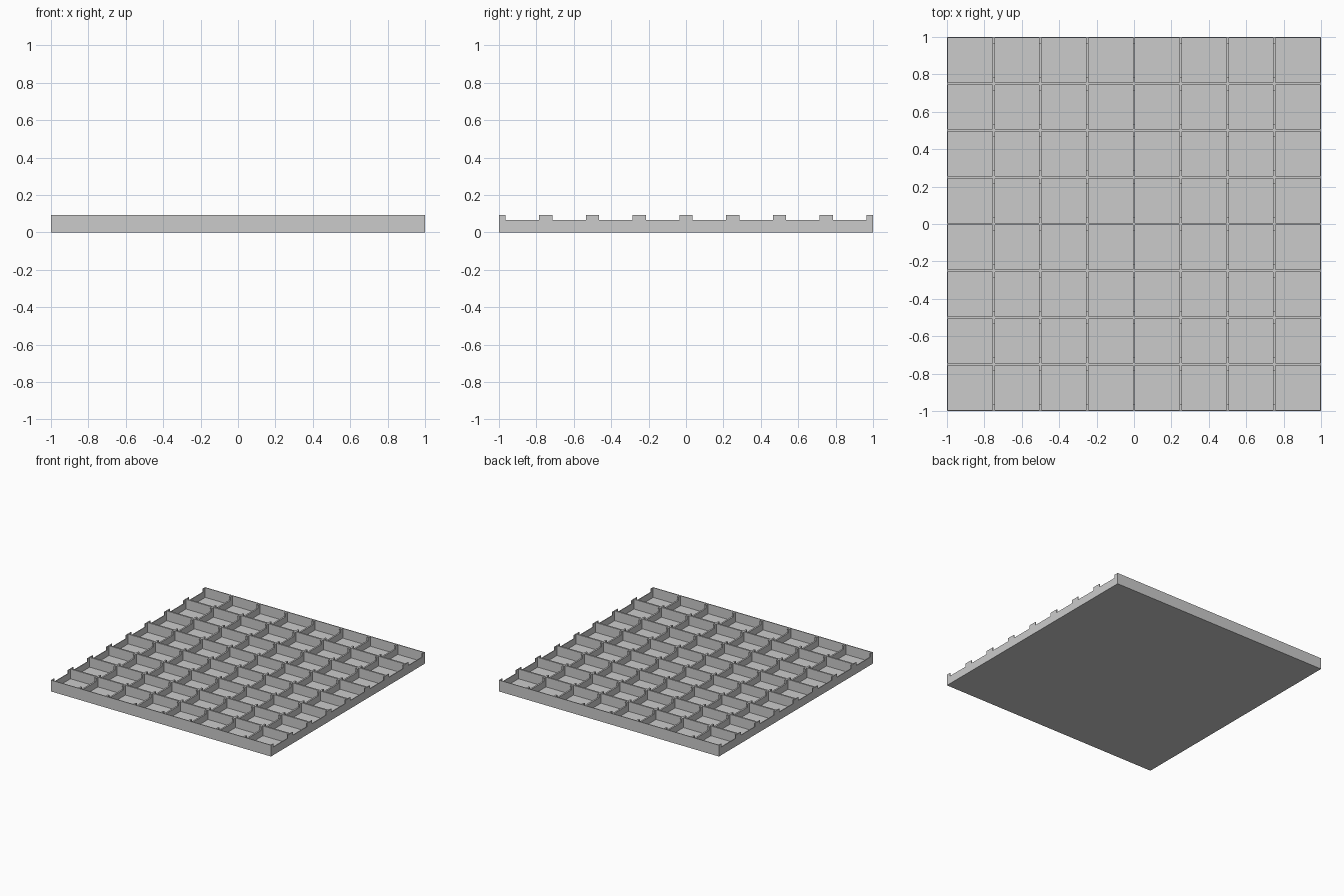
import bpy
import bmesh

if "Cube" in bpy.data.objects:
    bpy.data.objects.remove(bpy.data.objects["Cube"])

CELLS = 8          # compartments per side
PITCH = 2 / CELLS
T = 0.0133         # inner wall thickness (outer walls are half)
FLOOR = 0.013
TOP = 0.093
NOTCH = 0.066      # lowered edge of the dividers
POST = 0.035       # distance from wall centre line to the notch

grey = bpy.data.materials.new("light grey")
grey.diffuse_color = (0.6, 0.6, 0.6, 1)
grey.use_nodes = True
grey.node_tree.nodes["Principled BSDF"].inputs["Base Color"].default_value = grey.diffuse_color


def prism(bm, profile, x0, x1):
    """Extrude a (y, z) profile from x0 to x1."""
    a = [bm.verts.new((x0, y, z)) for y, z in profile]
    b = [bm.verts.new((x1, y, z)) for y, z in profile]
    bm.faces.new(a)
    bm.faces.new(b[::-1])
    n = len(profile)
    for i in range(n):
        j = (i + 1) % n
        bm.faces.new((a[j], a[i], b[i], b[j]))


def rect(y0, y1, z0, z1):
    return [(y0, z0), (y1, z0), (y1, z1), (y0, z1)]


def finish(bm, name):
    bmesh.ops.recalc_face_normals(bm, faces=bm.faces)
    mesh = bpy.data.meshes.new(name)
    bm.to_mesh(mesh)
    bm.free()
    mesh.materials.append(grey)
    bpy.context.collection.objects.link(bpy.data.objects.new(name, mesh))


def wall_span(k):
    """Extent of wall k, clipped to the tray edge."""
    c = -1 + k * PITCH
    return max(c - T / 2, -1), min(c + T / 2, 1)


# Floor plate
bm = bmesh.new()
prism(bm, rect(-1, 1, 0, FLOOR), -1, 1)
finish(bm, "tray_floor")

# Full-height walls running left to right
bm = bmesh.new()
for k in range(CELLS + 1):
    prism(bm, rect(*wall_span(k), FLOOR, TOP), -1, 1)
finish(bm, "cross_walls")

# Notched dividers running front to back, one piece per compartment
bm = bmesh.new()
for k in range(CELLS + 1):
    for r in range(CELLS):
        y0, y1 = wall_span(r)[1], wall_span(r + 1)[0]
        n0 = -1 + r * PITCH + POST
        n1 = -1 + (r + 1) * PITCH - POST
        profile = [(y0, FLOOR), (y1, FLOOR), (y1, TOP), (n1, TOP),
                   (n1, NOTCH), (n0, NOTCH), (n0, TOP), (y0, TOP)]
        prism(bm, profile, *wall_span(k))
finish(bm, "notched_dividers")
